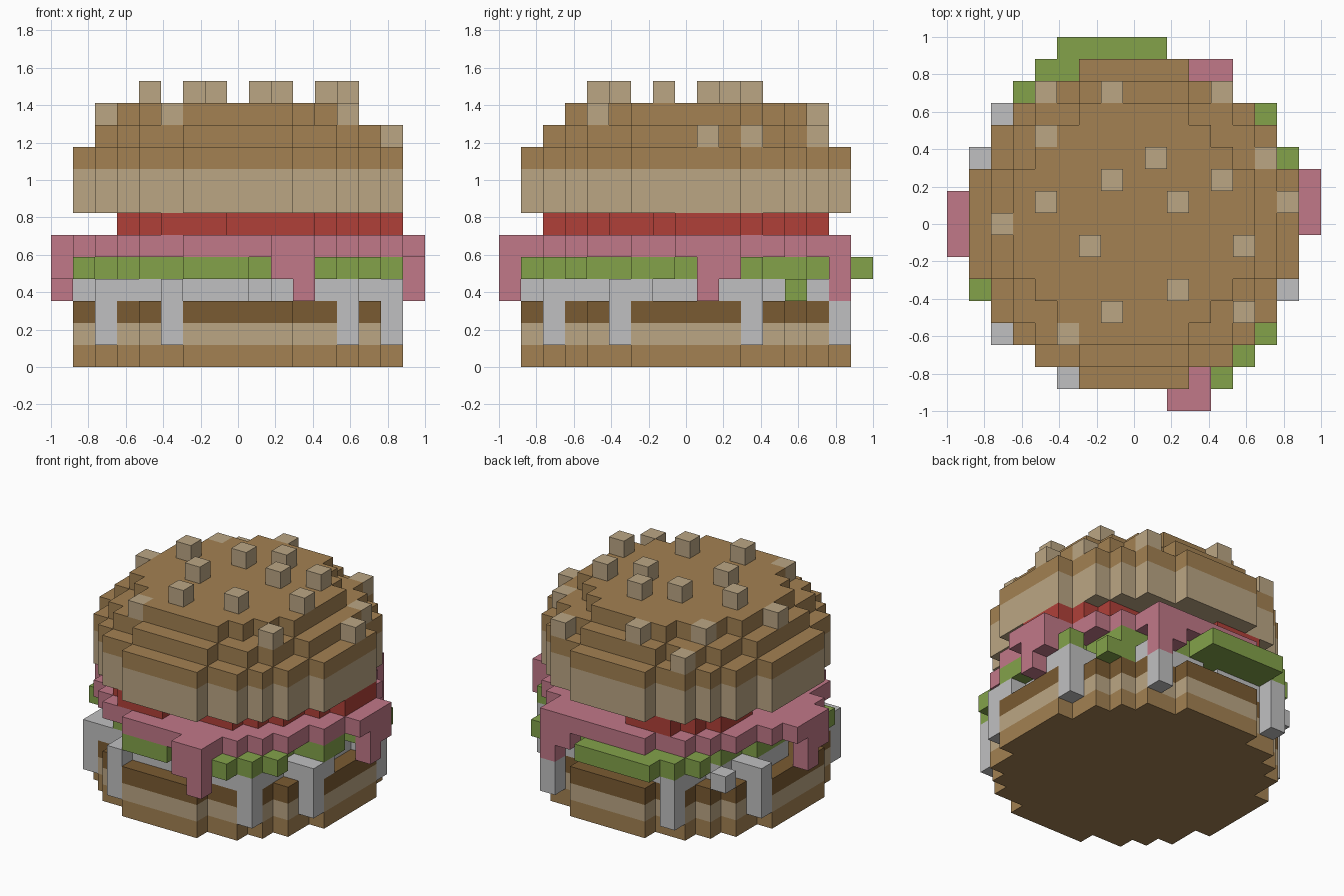
import bpy, bmesh
from mathutils import Vector

cube = bpy.data.objects.get("Cube")
if cube:
    bpy.data.objects.remove(cube, do_unlink=True)

U = 2 / 17  # edge length of one block


def material(name, hex_colour):
    def linear(v):
        v /= 255
        return v / 12.92 if v <= 0.04045 else ((v + 0.055) / 1.055) ** 2.4
    rgba = [linear(int(hex_colour[i:i + 2], 16)) for i in (0, 2, 4)] + [1]
    m = bpy.data.materials.new(name)
    m.use_nodes = True
    m.diffuse_color = rgba
    m.node_tree.nodes["Principled BSDF"].inputs["Base Color"].default_value = rgba
    return m


CRUST = material("crust brown", "A38152")
CRUMB = material("crumb tan", "BBA684")
PATTY = material("patty brown", "7A5B32")
CHEESE = material("pale grey", "C0C0C1")
LEAF = material("leaf green", "83A24A")
HAM = material("ham pink", "C17888")
TOMATO = material("tomato red", "B04039")


# Sets of block coordinates
def disc(radius, layer, cx=0, cy=0):
    r = range(-radius, radius + 1)
    return {(x + cx, y + cy, layer) for x in r for y in r
            if x * x + y * y < (radius + 0.5) ** 2}


def box(x0, x1, y0, y1, z0, z1):
    return {(x, y, z) for x in range(x0, x1 + 1) for y in range(y0, y1 + 1)
            for z in range(z0, z1 + 1)}


def slice_shape(corners, layer):
    """Blocks inside a convex, counter-clockwise outline."""
    edges = list(zip(corners, corners[1:] + corners[:1]))
    return {(x, y, layer) for x in range(-8, 9) for y in range(-8, 9)
            if all((bx - ax) * (y - ay) - (by - ay) * (x - ax) >= -3
                   for (ax, ay), (bx, by) in edges)}


DIRECTIONS = [Vector(d) for d in ((1, 0, 0), (-1, 0, 0), (0, 1, 0),
                                  (0, -1, 0), (0, 0, 1), (0, 0, -1))]


def build(name, cells, mats, pick=lambda z: 0):
    """Outer skin of a set of blocks, flat areas merged."""
    bm = bmesh.new()
    verts = {}

    def vert(p):
        key = tuple(round(2 * c) for c in p)
        if key not in verts:
            verts[key] = bm.verts.new((p.x * U, p.y * U, (p.z + 0.5) * U))
        return verts[key]

    for cell in sorted(cells):
        c = Vector(cell)
        for d in DIRECTIONS:
            if tuple(int(v) for v in c + d) in cells:
                continue
            a = Vector((d.y, d.z, d.x))
            b = d.cross(a)
            f = bm.faces.new([vert(c + (d + a * s + b * t) / 2)
                              for s, t in ((-1, -1), (1, -1), (1, 1), (-1, 1))])
            f.material_index = pick(cell[2])
    bmesh.ops.dissolve_limit(bm, angle_limit=0.01, verts=bm.verts[:],
                             edges=bm.edges[:], delimit={'MATERIAL'})
    mesh = bpy.data.meshes.new(name)
    bm.to_mesh(mesh)
    bm.free()
    for m in mats:
        mesh.materials.append(m)
    obj = bpy.data.objects.new(name, mesh)
    bpy.context.collection.objects.link(obj)


# Buns: crust outside, crumb on the cut sides
build("bottom_bun", disc(7, 0) | disc(7, 1), [CRUST, CRUMB], lambda z: z)
top_bun = disc(7, 7) | disc(7, 8) | disc(7, 9) | disc(6, 10) | disc(5, 11)
build("top_bun", top_bun, [CRUST, CRUMB], lambda z: int(z < 9))

# Seeds resting on whichever bun step lies below
SEEDS = [(-4, 6), (-1, 6), (4, 6), (-4, 4), (1, 3), (6, 3), (-1, 2), (4, 2),
         (-4, 1), (2, 1), (7, 1), (-6, 0), (-2, -1), (5, -1), (2, -3),
         (-1, -4), (5, -4), (-3, -5)]
for i, (x, y) in enumerate(SEEDS):
    z = 1 + max(c[2] for c in top_bun if c[:2] == (x, y))
    build(f"seed_{i + 1}", {(x, y, z)}, [CRUMB])

# Patty
build("patty", disc(7, 2), [PATTY])

# Ham with folded corners hanging over the rim
ham = disc(7, 5) | box(3, 4, 7, 7, 4, 5) | {(4, 7, 3)}
ham |= box(-8, -8, -1, 1, 5, 5) | box(-8, -8, -1, 0, 4, 4) | {(-8, 0, 3)}
ham |= box(8, 8, 0, 2, 5, 5) | box(8, 8, 1, 2, 4, 4) | {(8, 1, 3)}
ham |= box(2, 3, -8, -8, 4, 5) | {(3, -8, 3), (3, -7, 5)}
build("ham", ham, [HAM])

# Ragged lettuce leaf
lettuce = disc(6, 4) | box(-3, 1, 8, 8, 4, 4) | box(-4, 1, 7, 7, 4, 4)
lettuce |= box(-2, 0, -7, -7, 4, 4) | box(-7, -7, -3, -1, 4, 4)
lettuce |= box(7, 7, 1, 3, 4, 4) | box(7, 7, -2, -1, 4, 4)
lettuce |= {(x, y, 4) for x, y in ((-5, 6), (6, -5), (5, -6), (4, -7))}
lettuce |= {(5, 5, 3), (5, 5, 4), (6, 5, 3)}
lettuce -= ham
build("lettuce", lettuce, [LEAF])

# Two turned cheese slices with dripping corners
CORNERS_A = [(-7, 3), (-3, -7), (7, -3), (4, 7)]
CORNERS_B = [(-6, -5), (5, -6), (7, 3), (-4, 7)]
cheese = slice_shape(CORNERS_A, 3) | slice_shape(CORNERS_B, 3) | {(-6, 5, 3)}
for x, y in CORNERS_A + CORNERS_B:
    cheese |= box(x, x, y, y, 1, 3)
cheese |= {(-7, -3, 3), (-3, -7, 4), (-7, 3, 4), (7, -3, 4)} & disc(7, 3)
build("cheese", cheese - ham - lettuce, [CHEESE])

# Overlapping tomato slices
tomato = set()
for cx, cy in ((-2, -3), (2, -2), (4, 1), (-2, 3)):
    tomato |= disc(3, 6, cx, cy)
build("tomato", tomato, [TOMATO])
